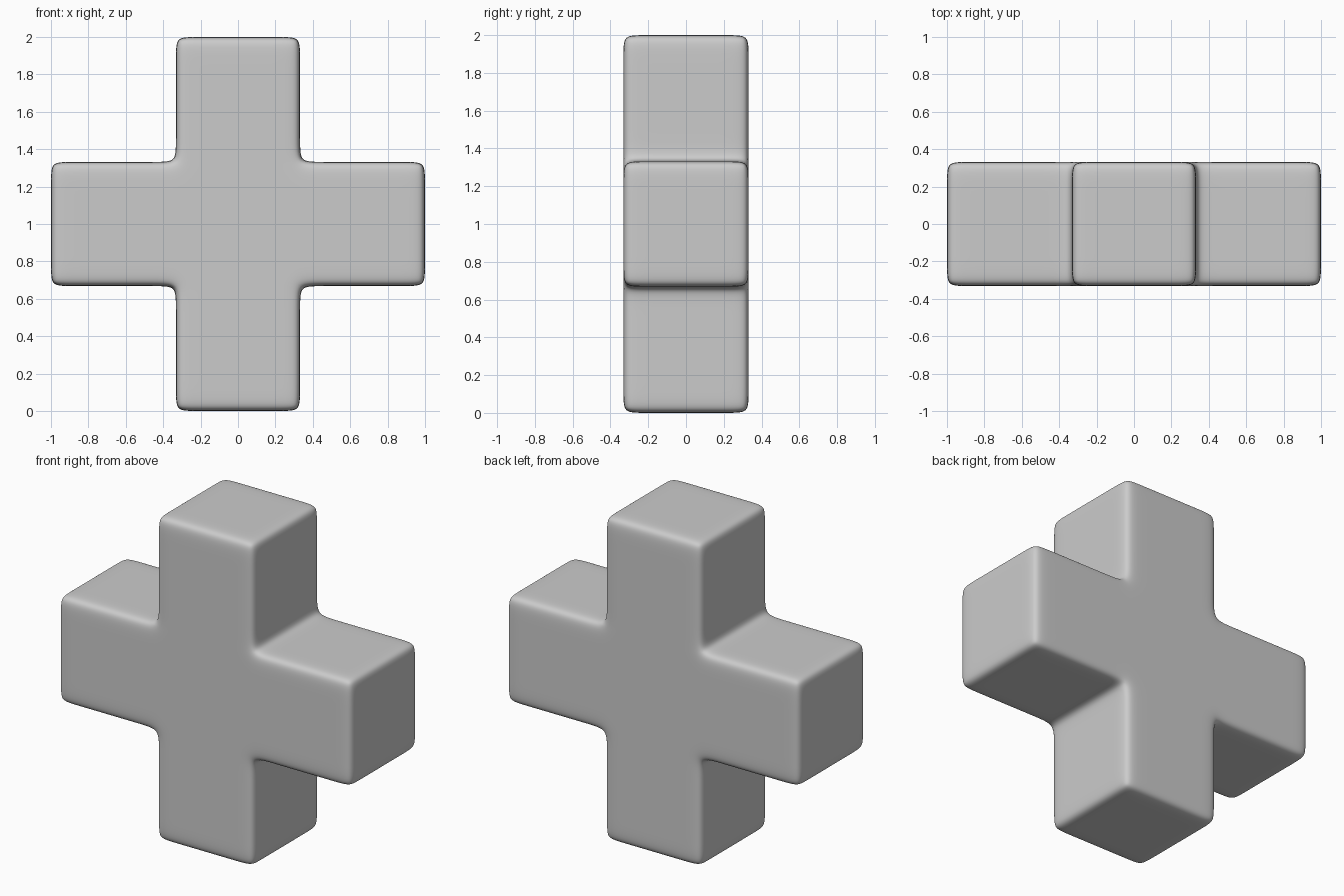
import bpy, bmesh

if "Cube" in bpy.data.objects:
    bpy.data.objects.remove(bpy.data.objects["Cube"])

H, S = 0.332, 0.095            # half thickness of an arm, support loop distance
LONG = [-1, -1 + S, -H - S, -H, -H + S, H - S, H, H + S, 1 - S, 1]
DEEP = [-H, -H + S, H - S, H]


def filled(i, j, k):
    """True when a lattice cell lies inside the cross."""
    if not (0 <= i < 9 and 0 <= j < 3 and 0 <= k < 9):
        return False
    return 3 <= i <= 5 or 3 <= k <= 5


# Cross cage: outer skin of the filled cells, with support loops at the edges
bm = bmesh.new()
cache = {}


def vert(i, j, k):
    if (i, j, k) not in cache:
        cache[i, j, k] = bm.verts.new((LONG[i], DEEP[j], LONG[k] + 1))
    return cache[i, j, k]


for i in range(9):
    for j in range(3):
        for k in range(9):
            if not filled(i, j, k):
                continue
            for axis in range(3):
                for side in (0, 1):
                    near = [i, j, k]
                    near[axis] += 1 if side else -1
                    if filled(*near):
                        continue
                    corners = []
                    for a, b in ((0, 0), (1, 0), (1, 1), (0, 1)):
                        p = [i, j, k]
                        p[axis] += side
                        p[(axis + 1) % 3] += a
                        p[(axis + 2) % 3] += b
                        corners.append(vert(*p))
                    bm.faces.new(corners if side else corners[::-1])

bmesh.ops.recalc_face_normals(bm, faces=bm.faces)
for f in bm.faces:
    f.smooth = True
mesh = bpy.data.meshes.new("rounded_cross")
bm.to_mesh(mesh)
bm.free()

# Soft rounded edges
cross = bpy.data.objects.new("rounded_cross", mesh)
bpy.context.collection.objects.link(cross)
sub = cross.modifiers.new("rounding", 'SUBSURF')
sub.levels = sub.render_levels = 3
